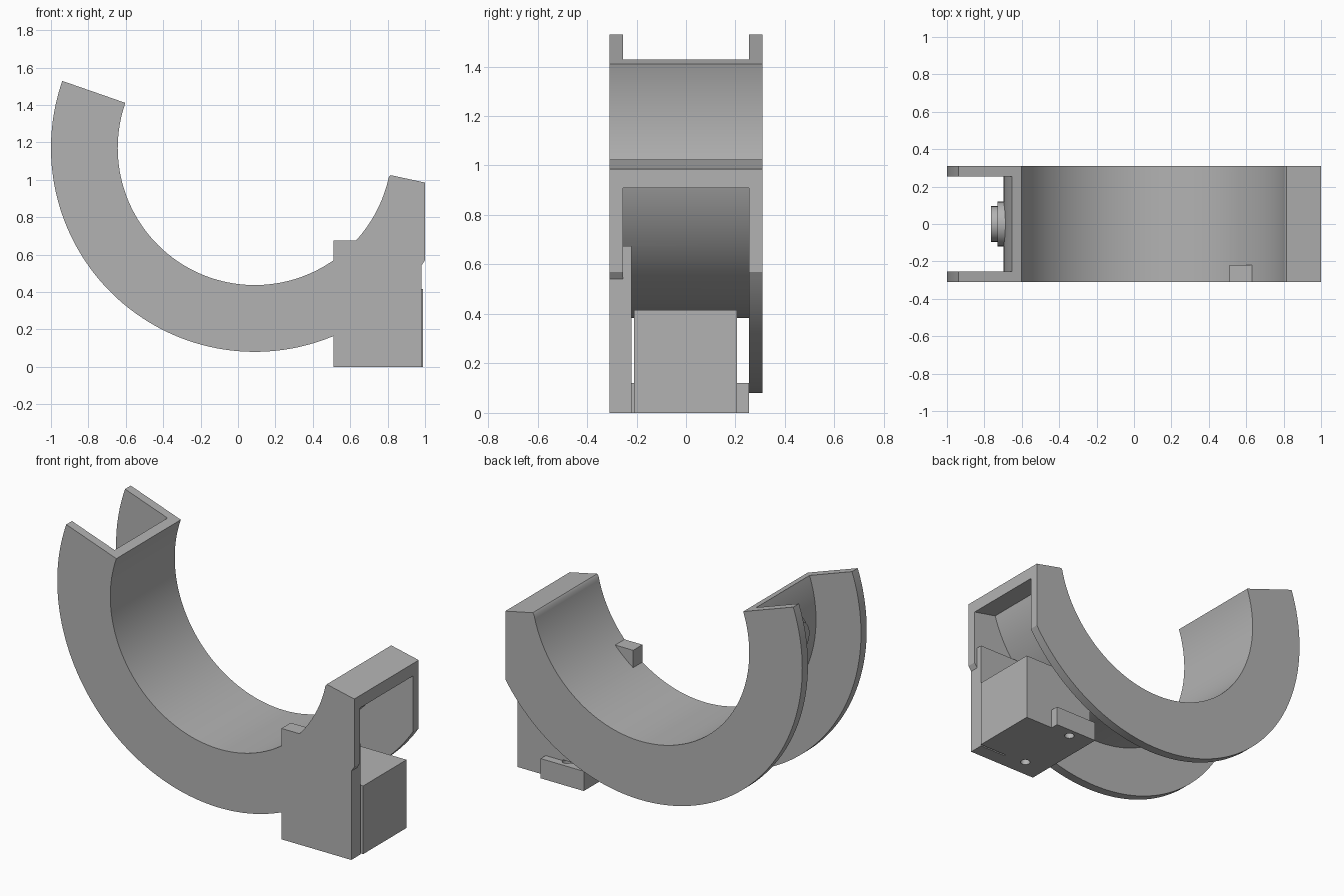
import bpy, bmesh
from math import cos, sin, radians, pi
from mathutils import Matrix

old = bpy.data.objects.get("Cube")
if old:
    bpy.data.objects.remove(old, do_unlink=True)

CX, CZ = 0.09, 1.17          # centre of the ring
R_IN, R_FLOOR, R_OUT = 0.733, 0.787, 1.09

grey = bpy.data.materials.new("plain grey")
grey.use_nodes = True
COLOUR = (0.45, 0.45, 0.45, 1)
grey.diffuse_color = COLOUR
grey.node_tree.nodes["Principled BSDF"].inputs["Base Color"].default_value = COLOUR


def finish(name, bm):
    bmesh.ops.recalc_face_normals(bm, faces=bm.faces)
    mesh = bpy.data.meshes.new(name)
    bm.to_mesh(mesh)
    bm.free()
    ob = bpy.data.objects.new(name, mesh)
    mesh.materials.append(grey)
    bpy.context.collection.objects.link(ob)
    return ob


def arc(r, a0, a1, n=96):
    angles = [radians(a0 + (a1 - a0) * i / n) for i in range(n + 1)]
    return [(CX + r * cos(a), CZ + r * sin(a)) for a in angles]


def prism(name, outline, y0, y1):
    bm = bmesh.new()
    face = bm.faces.new([bm.verts.new((x, y0, z)) for x, z in outline])
    new = bmesh.ops.extrude_face_region(bm, geom=[face])["geom"]
    verts = [v for v in new if isinstance(v, bmesh.types.BMVert)]
    bmesh.ops.translate(bm, verts=verts, vec=(0, y1 - y0, 0))
    return finish(name, bm)


def box(name, x0, x1, y0, y1, z0, z1):
    return prism(name, [(x0, z0), (x1, z0), (x1, z1), (x0, z1)], y0, y1)


def cylinder(name, r, depth, centre, axis="Z"):
    bm = bmesh.new()
    turn = Matrix.Rotation(pi / 2, 4, "Y") if axis == "X" else Matrix()
    bmesh.ops.create_cone(bm, cap_ends=True, segments=32, radius1=r, radius2=r,
                          depth=depth, matrix=Matrix.Translation(centre) @ turn)
    return finish(name, bm)


def select(ob):
    bpy.ops.object.select_all(action="DESELECT")
    ob.select_set(True)
    bpy.context.view_layer.objects.active = ob


def combine(ob, other, operation, keep=False):
    mod = ob.modifiers.new("cut", "BOOLEAN")
    mod.operation, mod.solver, mod.object = operation, "EXACT", other
    select(ob)
    bpy.ops.object.modifier_apply(modifier=mod.name)
    if not keep:
        bpy.data.objects.remove(other, do_unlink=True)


# Curved channel: solid ring sector with a flat right side and closed right end
outline = (arc(R_OUT, 160.8, 326.6) + [(1.0, 0.985), (0.815, 1.025)]
           + arc(R_IN, 347.8, 160.8))
channel = prism("curved_channel", outline, -0.31, 0.31)

# Hollow between the two side walls, open outwards
hollow = prism("hollow_cutter", arc(R_FLOOR, 150, 343.1) + arc(2.0, 346.4, 150),
               -0.255, 0.255)
combine(channel, hollow, "DIFFERENCE")

# Front mounting plate, rising slightly into the bore
plate = box("mounting_plate", 0.51, 0.98, -0.31, -0.22, 0, 0.675)
combine(channel, plate, "UNION")

# Housing block with a low flange on both sides
block = box("housing_block", 0.51, 0.99, -0.21, 0.207, 0, 0.415)
flange = box("flange", 0.51, 0.80, -0.22, 0.255, 0, 0.12)
combine(block, flange, "UNION")

# Screw holes in the underside
for y in (-0.2, 0.2):
    hole = cylinder("hole_cutter", 0.028, 0.25, (0.66, y, 0))
    combine(channel, hole, "DIFFERENCE", keep=True)
    combine(block, hole, "DIFFERENCE")

# Stepped round boss on the outside of the channel floor
boss = cylinder("boss_base", 0.12, 0.06, (-0.70, 0, CZ), "X")
button = cylinder("boss_button", 0.095, 0.065, (-0.7325, 0, CZ), "X")

for ob in (channel, block, boss, button):
    select(ob)
    bpy.ops.object.shade_smooth_by_angle(angle=radians(30))
